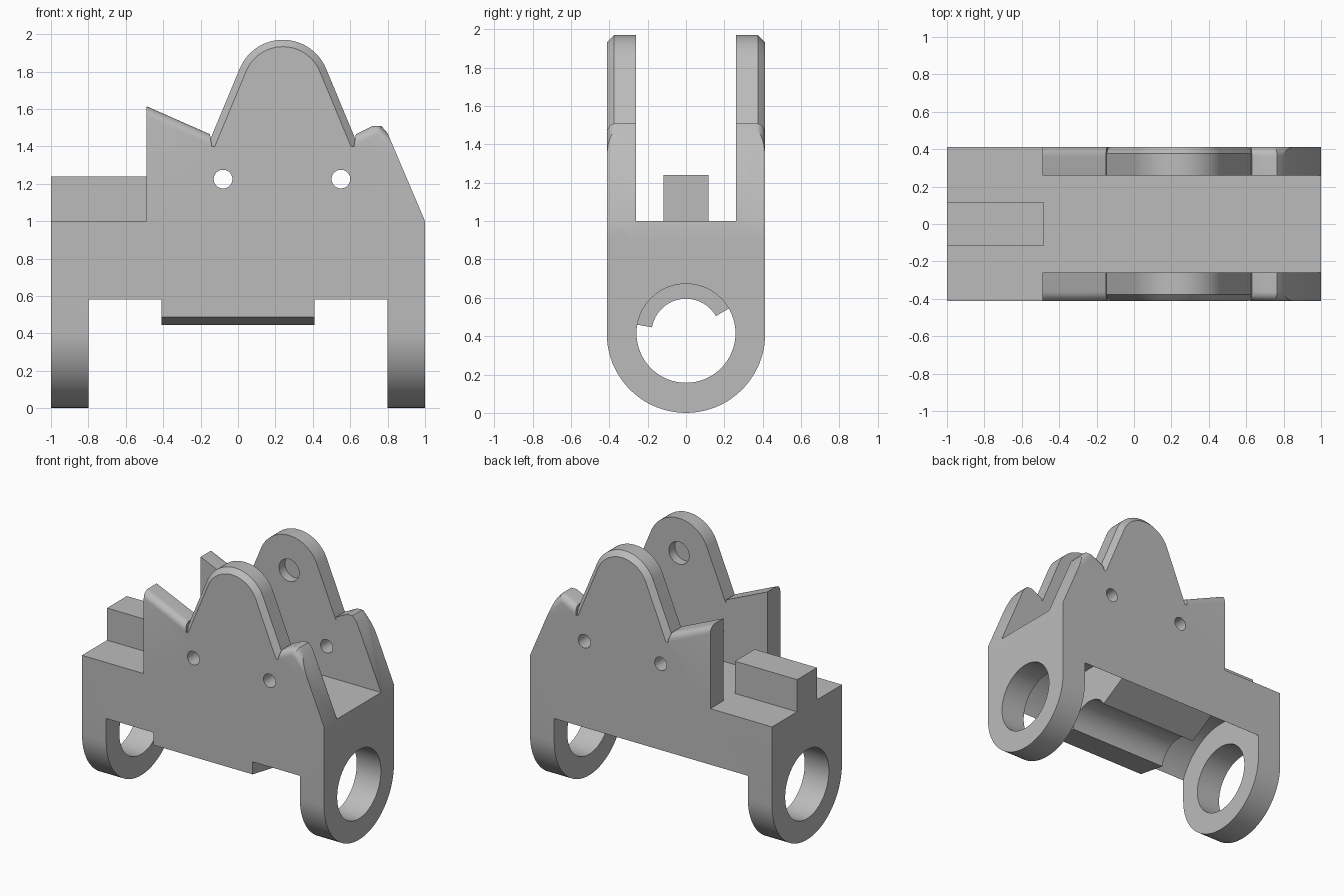
import bpy, bmesh
from math import sin, cos, tan, radians, pi

cube = bpy.data.objects.get("Cube")
if cube:
    bpy.data.objects.remove(cube, do_unlink=True)

grey = bpy.data.materials.new("plain_grey")
grey.use_nodes = True
grey.diffuse_color = (0.5, 0.5, 0.5, 1)
grey.node_tree.nodes["Principled BSDF"].inputs["Base Color"].default_value = (0.5, 0.5, 0.5, 1)

HALF = 0.413      # half depth of the body
INNER = 0.26      # inner face of the cheek plates
AXIS = 0.415      # height of the pivot axis
GAP = 0.445       # clearance radius between the lugs
ARM = 0.41        # half width of the middle knuckle
LUG = 0.8         # inner face of the lugs


def arc(cx, cz, r, start, end, n=24):
    steps = [radians(start + (end - start) * i / n) for i in range(n + 1)]
    return [(cx + r * cos(a), cz + r * sin(a)) for a in steps]


def loft(name, levels, bevel_rule=None):
    """Closed solid through matching loops of points."""
    bm = bmesh.new()
    loops = [[bm.verts.new(p) for p in level] for level in levels]
    for a, b in zip(loops, loops[1:]):
        for i in range(len(a)):
            j = (i + 1) % len(a)
            bm.faces.new((a[i], a[j], b[j], b[i]))
    bm.faces.new(loops[0])
    bm.faces.new(loops[-1])
    bmesh.ops.recalc_face_normals(bm, faces=bm.faces)
    if bevel_rule:
        edges = [e for e in bm.edges if all(bevel_rule(v.co) for v in e.verts)]
        bmesh.ops.bevel(bm, geom=edges, offset=0.05, segments=6, profile=0.5,
                        affect='EDGES', clamp_overlap=False)
    mesh = bpy.data.meshes.new(name)
    bm.to_mesh(mesh)
    bm.free()
    mesh.materials.append(grey)
    ob = bpy.data.objects.new(name, mesh)
    bpy.context.collection.objects.link(ob)
    return ob


def along_x(name, pts, a, b):
    return loft(name, [[(x, y, z) for y, z in pts] for x in (a, b)])


def along_y(name, pts, a, b, rule=None):
    return loft(name, [[(x, y, z) for x, z in pts] for y in (a, b)], rule)


def combine(target, tool, operation):
    mod = target.modifiers.new(operation.lower(), 'BOOLEAN')
    mod.operation, mod.solver, mod.object = operation, 'EXACT', tool
    bpy.context.view_layer.objects.active = target
    bpy.ops.object.modifier_apply(modifier=mod.name)
    bpy.data.objects.remove(tool, do_unlink=True)


# Body with rounded underside
body = along_x("bracket_body", [(HALF, 1), (-HALF, 1)] + arc(0, HALF, HALF, 180, 360, 40), -1, 1)

# Clearance on both sides of the knuckle
edge = 22
below = [(0.5, -0.1), (-0.5, -0.1)]
gap_profile = below + [(-0.5, 0.583)] + arc(0, AXIS, GAP, 180 - edge, edge, 48) + [(0.5, 0.583)]
for s in (-1, 1):
    combine(body, along_x("gap_cutter", gap_profile, s * ARM, s * LUG), 'DIFFERENCE')

# Open hook under the knuckle
hook = below + [(-0.5, AXIS + 0.5 * tan(radians(10)))]
hook += arc(0, AXIS, 0.18, 170, 30, 36)
hook += arc(0, AXIS, GAP, 30, edge, 3) + [(0.5, 0.583)]
combine(body, along_x("hook_cutter", hook, -ARM, ARM), 'DIFFERENCE')

# Lug bores
bore = arc(0, AXIS, 0.258, 0, 360, 64)[:-1]
for s in (-1, 1):
    combine(body, along_x("bore_cutter", bore, s * 0.75, s * 1.1), 'DIFFERENCE')

# Cheek plates with rounded shoulders and chamfered humps
HX, HZ, BASE = 0.24, 1.72, 1.40
TILT = 22.6


def hump(r):
    a = radians(TILT)
    reach = r * cos(a) + (HZ + r * sin(a) - BASE) * tan(a)
    return [(HX - reach, BASE), (HX + reach, BASE)] + arc(HX, HZ, r, TILT, 180 - TILT, 28)


shoulders = [(-0.49, 0.9), (-0.49, 1.615), (-0.15, 1.465), (-0.14, BASE), (0.62, BASE),
             (0.63, 1.465), (0.72, 1.51), (0.765, 1.51), (0.8, 1.47), (1, 1), (1, 0.9)]
for s in (-1, 1):
    plate = along_y("cheek_plate", shoulders, s * INNER, s * HALF,
                    lambda co: abs(co.y) > 0.4 and co.z > 1.43)
    combine(body, plate, 'UNION')
    rings = ((INNER, 0.25), (HALF - 0.037, 0.25), (HALF, 0.213))
    dome = loft("hump", [[(x, s * y, z) for x, z in hump(r)] for y, r in rings])
    combine(body, dome, 'UNION')

# Stop block on the deck
block = [(-0.117, 0.95), (0.117, 0.95), (0.117, 1.24), (-0.117, 1.24)]
combine(body, along_x("stop_block", block, -1, -0.485), 'UNION')

# Pin holes through the plates, blind sockets inside the humps
for x, z, r, depth in ((-0.08, 1.225, 0.05, 0.6), (0.55, 1.225, 0.05, 0.6), (HX, 1.71, 0.083, 0.33)):
    pin = arc(x, z, r, 0, 360, 40)[:-1]
    combine(body, along_y("pin_cutter", pin, -depth, depth), 'DIFFERENCE')

# Shading
for ob in bpy.context.selected_objects:
    ob.select_set(False)
body.select_set(True)
bpy.context.view_layer.objects.active = body
bpy.ops.object.shade_smooth_by_angle(angle=radians(28))
